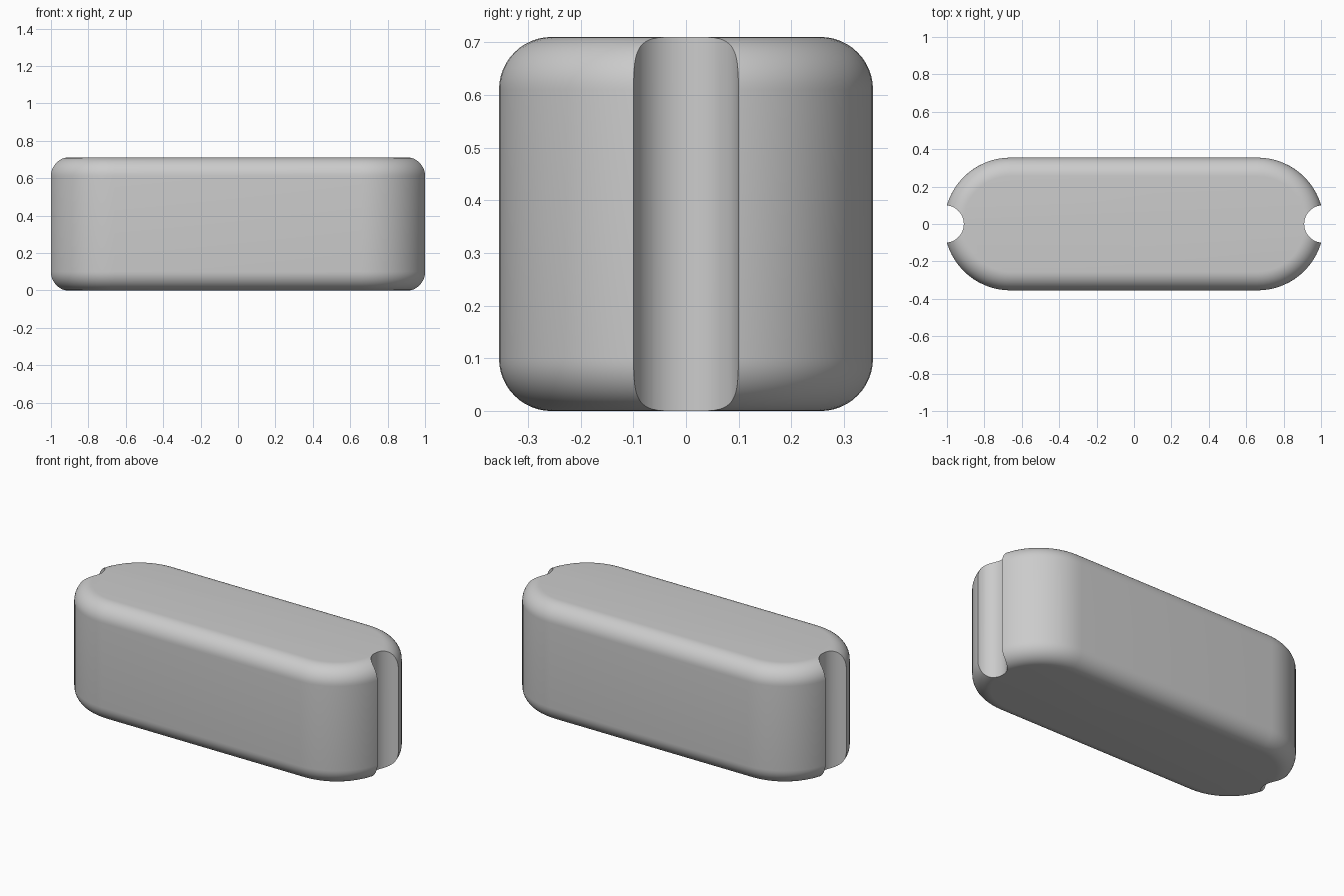
import bpy
import bmesh
import math

cube = bpy.data.objects.get("Cube")
if cube:
    bpy.data.objects.remove(cube, do_unlink=True)

HEIGHT = 0.71
RADIUS = 0.355       # end cap radius
CENTRE = 0.66        # end cap centre along x
FILLET = 0.1
CAP_STEPS = 32
FILLET_STEPS = 12

grey = bpy.data.materials.new("plain_grey")
grey.use_nodes = True
colour = (0.6, 0.6, 0.6, 1)
grey.diffuse_color = colour
grey.node_tree.nodes["Principled BSDF"].inputs["Base Color"].default_value = colour


def stadium(bm, radius, z):
    """Ring of vertices around a slot shape."""
    ring = []
    for side in (1, -1):
        for i in range(CAP_STEPS + 1):
            a = math.pi * (i / CAP_STEPS - 0.5)
            ring.append(bm.verts.new((side * (CENTRE + radius * math.cos(a)),
                                      side * radius * math.sin(a), z)))
    return ring


# Rounded slot-shaped block, stacked from filleted rings
bm = bmesh.new()
rings = []
for level, turn in ((FILLET, -1), (HEIGHT - FILLET, 1)):
    for i in range(FILLET_STEPS + 1):
        step = i if turn > 0 else FILLET_STEPS - i
        a = math.pi / 2 * step / FILLET_STEPS
        rings.append(stadium(bm, RADIUS - FILLET + FILLET * math.cos(a),
                             level + turn * FILLET * math.sin(a)))
for low, high in zip(rings, rings[1:]):
    for i in range(len(low)):
        j = (i + 1) % len(low)
        bm.faces.new((low[i], low[j], high[j], high[i]))
bm.faces.new(list(reversed(rings[0])))
bm.faces.new(rings[-1])
bmesh.ops.recalc_face_normals(bm, faces=bm.faces)
mesh = bpy.data.meshes.new("block")
bm.to_mesh(mesh)
bm.free()
mesh.materials.append(grey)
block = bpy.data.objects.new("block", mesh)
bpy.context.collection.objects.link(block)

# Vertical round groove in each end
for side, name in ((1, "left_groove_cutter"), (-1, "right_groove_cutter")):
    bpy.ops.mesh.primitive_cylinder_add(vertices=64, radius=0.1, depth=1,
                                        location=(side * 1.01, 0, HEIGHT / 2))
    cutter = bpy.context.object
    cutter.name = name
    cutter.hide_render = True
    cutter.data.materials.append(grey)
    cut = block.modifiers.new(name, "BOOLEAN")
    cut.operation = "DIFFERENCE"
    cut.solver = "EXACT"
    cut.object = cutter
    bpy.ops.object.select_all(action="DESELECT")
    block.select_set(True)
    bpy.context.view_layer.objects.active = block
    bpy.ops.object.modifier_apply(modifier=cut.name)
    bpy.data.objects.remove(cutter, do_unlink=True)

bpy.ops.object.shade_smooth_by_angle(angle=math.radians(30))
